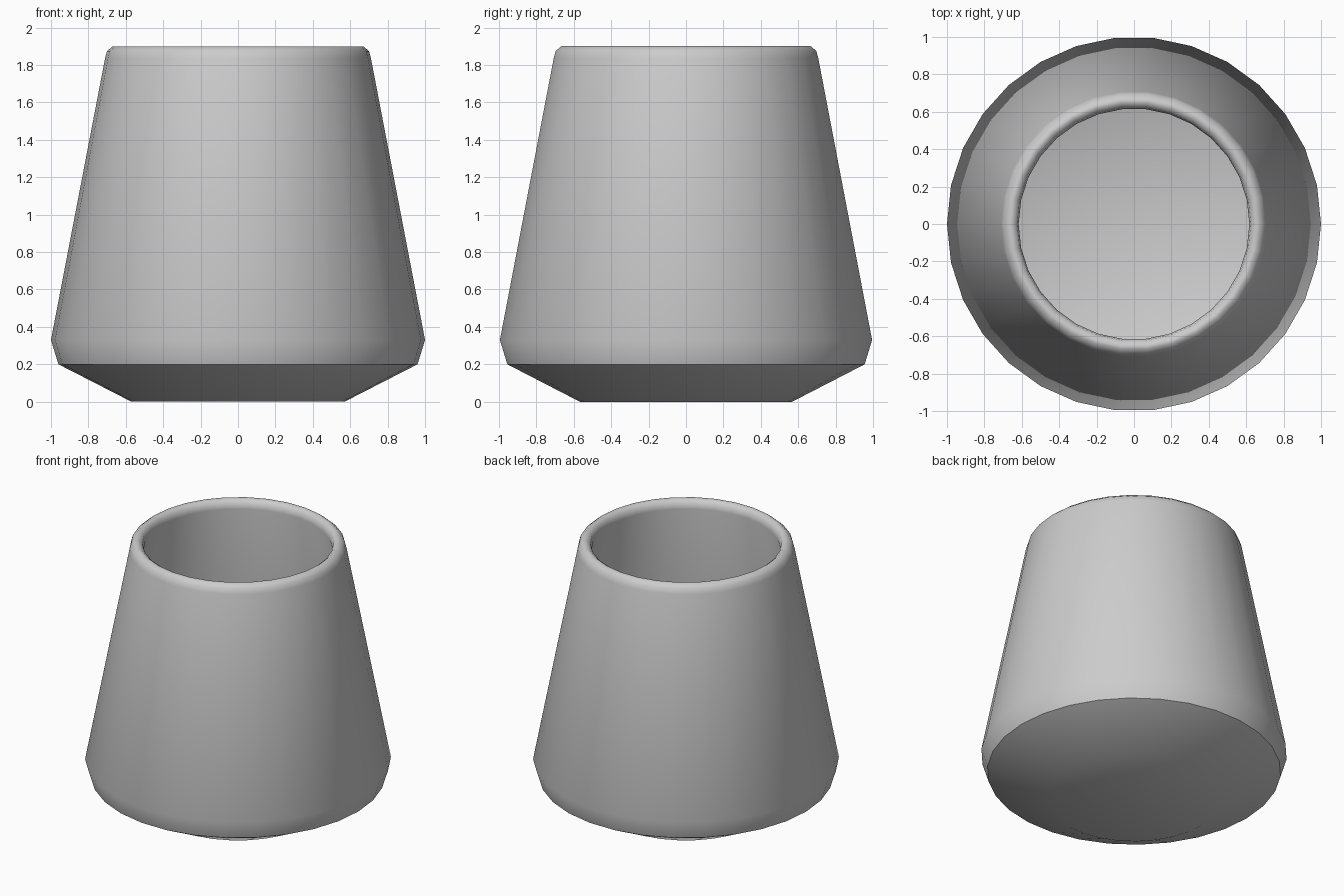
import bpy, bmesh, math

if "Cube" in bpy.data.objects:
    bpy.data.objects.remove(bpy.data.objects["Cube"])

SIDES = 30


def lathe(name, profile, closed=False):
    """Turn an (r, z) profile around the z axis."""
    bm = bmesh.new()
    rings = []
    for r, z in profile:
        if r == 0:
            rings.append([bm.verts.new((0, 0, z))] * SIDES)
            continue
        rings.append([bm.verts.new((r * math.cos(2 * math.pi * i / SIDES),
                                    r * math.sin(2 * math.pi * i / SIDES), z))
                      for i in range(SIDES)])
    pairs = list(zip(rings, rings[1:]))
    if closed:
        pairs.append((rings[-1], rings[0]))
    for a, b in pairs:
        for i in range(SIDES):
            j = (i + 1) % SIDES
            corners = list(dict.fromkeys((a[i], a[j], b[j], b[i])))
            bm.faces.new(corners)
    mesh = bpy.data.meshes.new(name)
    bm.to_mesh(mesh)
    bm.free()
    obj = bpy.data.objects.new(name, mesh)
    bpy.context.collection.objects.link(obj)
    bpy.context.view_layer.objects.active = obj
    bpy.ops.object.select_all(action='DESELECT')
    obj.select_set(True)
    bpy.ops.object.shade_smooth_by_angle(angle=math.radians(50))
    return obj


# Tapered wall: outside from lower lip up, over the rounded rim, down inside
lathe("tapered_wall", [
    (0.96, 0.20), (1.0, 0.33), (0.71, 1.84), (0.70, 1.875), (0.67, 1.90),
    (0.65, 1.90), (0.625, 1.88), (0.617, 1.84), (0.945, 0.205)], closed=True)

# Thin dished base closing the bottom
lathe("dished_base", [(0, 0), (0.57, 0), (0.96, 0.20)])
